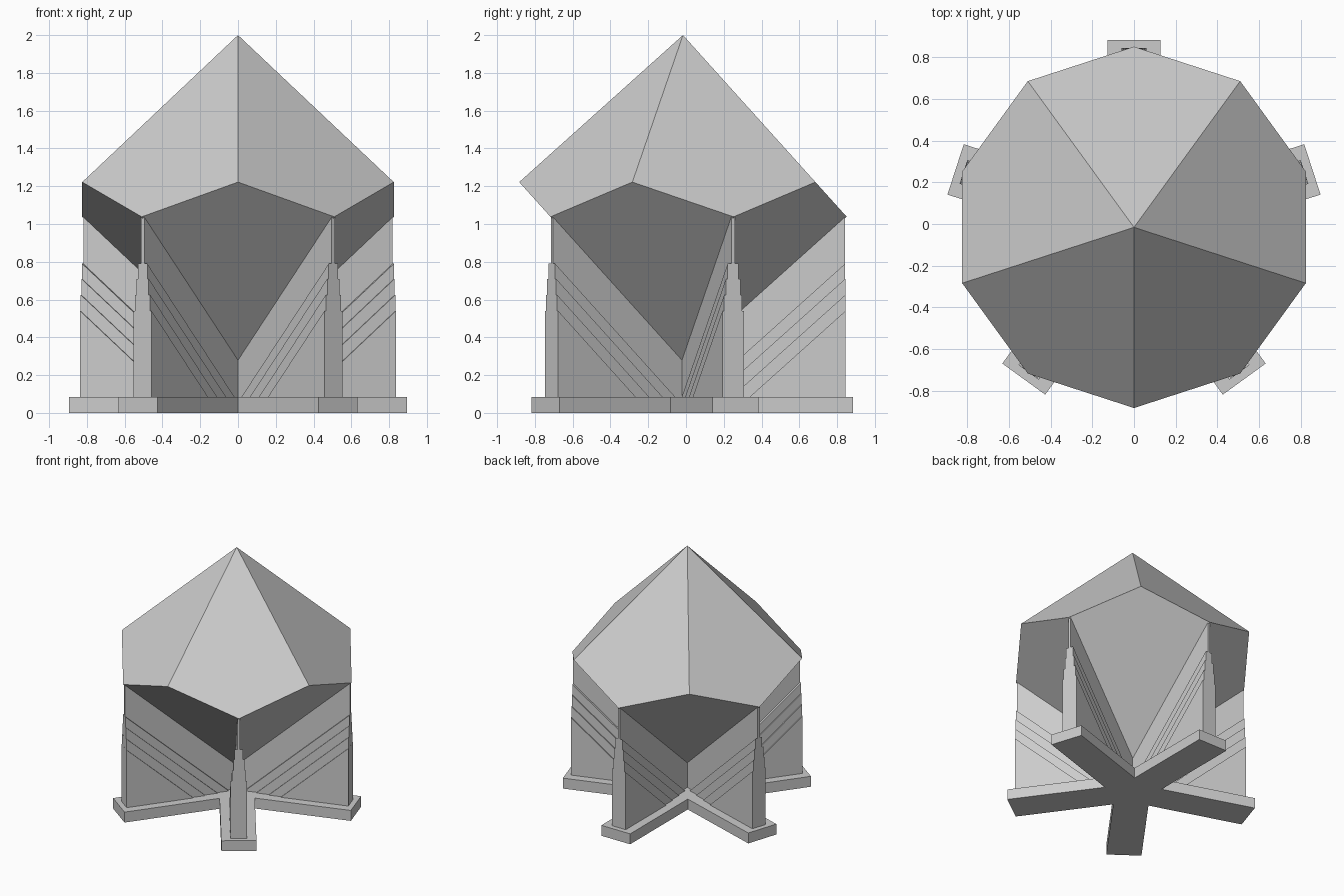
import bpy, bmesh, math
from mathutils import Matrix, Vector

cube = bpy.data.objects.get("Cube")
if cube:
    bpy.data.objects.remove(cube, do_unlink=True)

CY = -0.016                      # y of the five-fold axis
R, MID, HALF = 0.867, 1.13, 0.87  # gem radius, middle height, half height
C36 = math.cos(math.pi / 5)
ZIG = HALF * (1 - C36) / (1 + C36)  # zigzag height that keeps the kites flat
SLOPE = (HALF - ZIG) / R
FOOT_TOP = 0.083
FIN_ANGLES = [math.radians(90 + 72 * i) for i in range(5)]

grey = bpy.data.materials.new("light grey")
grey.use_nodes = True
colour = (0.6, 0.6, 0.6, 1)
grey.diffuse_color = colour
grey.node_tree.nodes["Principled BSDF"].inputs["Base Color"].default_value = colour


def finish(name, bm):
    bmesh.ops.recalc_face_normals(bm, faces=bm.faces)
    mesh = bpy.data.meshes.new(name)
    bm.to_mesh(mesh)
    bm.free()
    mesh.materials.append(grey)
    obj = bpy.data.objects.new(name, mesh)
    obj.location.y = CY
    bpy.context.collection.objects.link(obj)
    return obj


def prism(bm, points, offset):
    """Close an outline into a solid by extruding it along offset."""
    face = bm.faces.new([bm.verts.new(p) for p in points])
    ext = bmesh.ops.extrude_face_region(bm, geom=[face], use_keep_orig=True)
    moved = [v for v in ext["geom"] if isinstance(v, bmesh.types.BMVert)]
    bmesh.ops.translate(bm, verts=moved, vec=offset)


# Ten-sided gem of kite faces
bm = bmesh.new()
top = bm.verts.new((0, 0, MID + HALF))
bottom = bm.verts.new((0, 0, MID - HALF))
ring = []
for i in range(10):
    a = math.radians(90 + 36 * i)
    z = MID + (ZIG if i % 2 else -ZIG)
    ring.append(bm.verts.new((R * math.cos(a), R * math.sin(a), z)))
for i in range(10):
    tip = bottom if i % 2 else top
    bm.faces.new((tip, ring[i - 1], ring[i], ring[(i + 1) % 10]))
finish("gem", bm)

# Five-armed foot
ARM, REACH = 0.127, 0.9
outline = []
for a in FIN_ANGLES:
    out = Vector((math.cos(a), math.sin(a), 0))
    side = Vector((-out.y, out.x, 0))
    notch = a + math.pi / 5
    r = ARM / math.sin(math.pi / 5)
    outline += [out * REACH - side * ARM, out * REACH + side * ARM,
                Vector((r * math.cos(notch), r * math.sin(notch), 0))]
bm = bmesh.new()
prism(bm, outline, (0, 0, FOOT_TOP))
finish("star_foot", bm)

# Fins: layers that get wider as their sloping tops get lower
LAYERS = [(0.01, 1.042), (0.03, 0.79), (0.04, 0.71), (0.05, 0.625), (0.06, 0.54)]
for n, a in enumerate(FIN_ANGLES):
    bm = bmesh.new()
    for k, (half, height) in enumerate(LAYERS):
        r = 0.858 + 0.0006 * k
        inner = max(0, r - (height - FOOT_TOP) / SLOPE)
        profile = [(inner, FOOT_TOP - 0.01), (r, FOOT_TOP - 0.01), (r, height),
                   (inner, height - (r - inner) * SLOPE)]
        prism(bm, [(x, -half, z) for x, z in profile], (0, 2 * half, 0))
    bm.transform(Matrix.Rotation(a, 4, "Z"))
    finish(f"fin_{n + 1}", bm)
